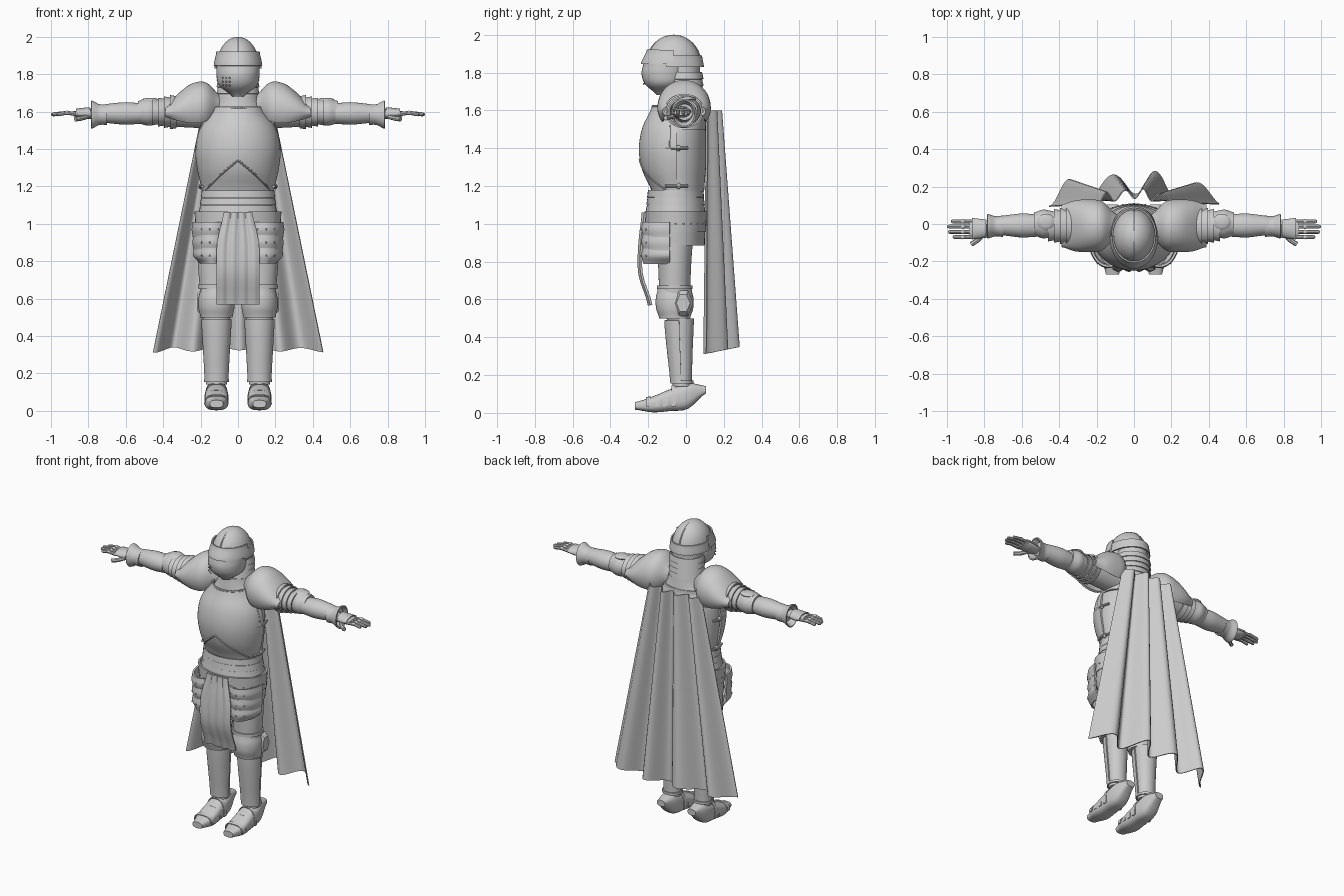
import bpy, bmesh
from math import pi, sin, cos, sqrt, copysign, radians

if "Cube" in bpy.data.objects:
    bpy.data.objects.remove(bpy.data.objects["Cube"])

steel = bpy.data.materials.new("plain grey")
steel.use_nodes = True
steel.diffuse_color = (.6, .6, .6, 1)
steel.node_tree.nodes["Principled BSDF"].inputs["Base Color"].default_value = steel.diffuse_color

# Arcs for open plates, measured around the part's own axis
FRONT = (pi, 2 * pi)
BACK = (-.25, pi + .25)
OVER = (-.6, pi + .6)


def finish(name, bm, thickness=0.0, angle=40):
    bmesh.ops.recalc_face_normals(bm, faces=bm.faces)
    mesh = bpy.data.meshes.new(name)
    bm.to_mesh(mesh)
    bm.free()
    mesh.materials.append(steel)
    part = bpy.data.objects.new(name, mesh)
    bpy.context.collection.objects.link(part)
    bpy.ops.object.select_all(action="DESELECT")
    part.select_set(True)
    bpy.context.view_layer.objects.active = part
    if thickness:
        shell = part.modifiers.new("thickness", "SOLIDIFY")
        shell.thickness = thickness
        shell.offset = 0
        bpy.ops.object.modifier_apply(modifier=shell.name)
    bpy.ops.object.shade_smooth_by_angle(angle=radians(angle))


def blend(values, f):
    """Smooth value at fraction f along evenly spaced values, or a constant."""
    if not isinstance(values, tuple):
        return values
    last = len(values) - 1
    i = min(int(f * last), last - 1)
    t = f * last - i
    a, b, c, d = (values[min(max(i + k, 0), last)] for k in (-1, 0, 1, 2))
    return b + t * (c - a + t * (2 * a - 5 * b + 4 * c - d + t * (3 * (b - c) + d - a))) / 2


def grid_faces(bm, rows, closed=False):
    for low, high in zip(rows, rows[1:]):
        for i in range(len(low) - (not closed)):
            j = (i + 1) % len(low)
            bm.faces.new((low[i], low[j], high[j], high[i]))


def loft(name, axis, span, centre, wide, deep, arc=None, side=1, steps=16, power=2, thickness=0.0):
    """Oval skin along an axis; wide and deep are radii evenly spaced over the span."""
    bm = bmesh.new()
    start, end = arc or (0, 2 * pi)
    count = 40
    rows = []
    for k in range(steps + 1):
        f = k / steps
        t = span[0] + (span[1] - span[0]) * f
        row = []
        for i in range(count + bool(arc)):
            a = start + (end - start) * i / count
            u = blend(centre[0], f) + blend(wide, f) * copysign(abs(cos(a)) ** (2 / power), cos(a))
            v = blend(centre[1], f) + blend(deep, f) * copysign(abs(sin(a)) ** (2 / power), sin(a))
            x, y, z = {"x": (t, u, v), "y": (u, t, v), "z": (u, v, t)}[axis]
            row.append(bm.verts.new((x * side, y, z)))
        rows.append(row)
    grid_faces(bm, rows, closed=not arc)
    if not arc and not thickness:
        bm.faces.new(rows[0])
        bm.faces.new(rows[-1])
    finish(name, bm, thickness)


def tube(name, points, radius, side=1):
    """Round cord through points."""
    curve = bpy.data.curves.new(name, "CURVE")
    curve.dimensions = "3D"
    curve.bevel_depth = radius
    curve.bevel_resolution = 2
    curve.use_fill_caps = True
    path = curve.splines.new("POLY")
    count = len(points) * 4
    path.points.add(count - 1)
    columns = list(zip(*points))
    for k, knot in enumerate(path.points):
        x, y, z = (blend(column, k / (count - 1)) for column in columns)
        knot.co = (x * side, y, z, 1)
    helper = bpy.data.objects.new(name, curve)
    bm = bmesh.new()
    bm.from_mesh(helper.to_mesh())
    helper.to_mesh_clear()
    bpy.data.objects.remove(helper)
    finish(name, bm)


def ball(name, centre, radii, side=1, segments=12, half=False):
    """Ellipsoid; half keeps only the upper dome."""
    bm = bmesh.new()
    bmesh.ops.create_uvsphere(bm, u_segments=segments, v_segments=segments // 2, radius=1)
    if half:
        bmesh.ops.bisect_plane(bm, geom=bm.verts[:] + bm.edges[:] + bm.faces[:], plane_co=(0, 0, 0),
                               plane_no=(0, 0, -1), clear_outer=True)
    for v in bm.verts:
        x, y, z = (c + r * p for c, r, p in zip(centre, radii, v.co))
        v.co = (x * side, y, z)
    finish(name, bm)


def stud(name, x, y, z, side=1, radius=.005):
    ball(name, (x, y, z), (radius, radius, radius), side, segments=8)


def sheet(name, rule, columns, rows, thickness):
    """Cloth whose points come from rule(across, down)."""
    bm = bmesh.new()
    grid = [[bm.verts.new(rule(i / columns, k / rows)) for i in range(columns + 1)] for k in range(rows + 1)]
    grid_faces(bm, grid)
    finish(name, bm, thickness, angle=60)


# Helmet
head = (0, -.065)
ball("helmet_skull", (*head, 1.84), (.115, .143, .16), segments=40, half=True)
loft("helmet_face", "z", (1.68, 1.85), (0, -.115), (.03, .1, .115, .115), (.04, .1, .12, .11))
loft("helmet_brow_guard", "z", (1.845, 1.92), head, (.126, .112), (.17, .138), FRONT, thickness=.008)
loft("helmet_neck_guard", "z", (1.83, 1.89), head, (.123, .117), (.156, .146), BACK, thickness=.008)
arch = [pi * k / 12 for k in range(1, 12)]
tube("helmet_comb", [(0, head[1] + .143 * cos(a), 1.84 + .154 * sin(a)) for a in arch], .006)
for row in range(3):
    for column in range(3):
        x = -.045 - .018 * column
        stud("face_vent_stud", x, -.115 - .118 * sqrt(1 - (x / .115) ** 2), 1.74 + .02 * row)

# Neck and collar
loft("neck", "z", (1.6, 1.84), (0, -.015), .095, .09)
for k in range(4):
    z = 1.66 + .035 * k
    loft("neck_lame", "z", (z, z + .037), (0, -.01), (.112, .104), (.1, .092), steps=1, thickness=.006)
loft("collar", "z", (1.5, 1.68), (0, -.015), (.21, .18, .13, .11), (.12, .12, .11, .1))

# Torso
chest = (0, -.05)
bottom, top = 1.17, 1.62
chest_wide = (.185, .21, .222, .2, .125)
chest_deep = (.125, .175, .193, .175, .125)
loft("padded_torso", "z", (1, 1.55), chest, .18, .13)
loft("breastplate", "z", (bottom, top), chest, chest_wide, chest_deep, FRONT, thickness=.012)
loft("backplate", "z", (bottom, 1.6), chest, (.185, .2, .205, .18), (.14, .15, .15, .145), BACK, thickness=.012)
tube("breastplate_top_rim", [(.125 * cos(pi + a), chest[1] + .125 * sin(pi + a), top) for a in arch], .008)


def on_chest(share, z):
    """Point on the breastplate at a share of its half width."""
    f = (z - bottom) / (top - bottom)
    return share * blend(chest_wide, f), chest[1] - .006 - blend(chest_deep, f) * sqrt(1 - share * share), z


for side in (1, -1):
    slope = [k / 8 for k in range(9)]
    tube("belly_plate_edge", [on_chest(.93 * f, 1.34 - .16 * f) for f in slope], .006, side)
    tube("breastplate_arm_rim", [on_chest(.99, 1.4 + .22 * f) for f in slope], .007, side)
    for z, x in ((1.4, .22), (1.2, .2)):
        tube("side_strap", [(x - .01, -.11, z), (x + .005, -.05, z), (x - .01, .01, z)], .008, side)
        ball("strap_buckle", (x, -.04, z), (.01, .014, .016), side)

# Waist and skirt
hips = (0, -.055)
for k in range(3):
    z = 1.06 + .04 * k
    loft("waist_band", "z", (z, z + .038), hips, (.206 - .006 * k, .198 - .004 * k),
         (.155 - .004 * k, .148 - .003 * k), steps=1, thickness=.008)
loft("skirt_lower", "z", (.885, .97), hips, (.213, .22), (.15, .153), steps=1, thickness=.008)
loft("skirt_upper", "z", (.96, 1.065), hips, (.222, .227), (.156, .16), steps=1, thickness=.01)
for k in range(24):
    a = pi * k / 12
    stud("skirt_rivet", .23 * cos(a), hips[1] + .164 * sin(a), 1)


def front_cloth(across, down):
    width = blend((.075, .11, .113, .114), down)
    ripple = .006 * cos(across * 8 * pi)
    return width * (2 * across - 1), blend((-.222, -.24, -.24, -.19), down) + ripple, 1.06 - .49 * down


sheet("front_cloth", front_cloth, 24, 12, .012)

for side in (1, -1):
    # Hip plates
    for k in range(3):
        z, width = .93 - .07 * k, .1 - .004 * k
        low = width - .03 if k == 2 else width
        loft("tasset_lame", "z", (z, z + .08), (.137, -.07), (low, width + .005, width), (.15, .16, .155),
             (pi + .5, 2 * pi - .1), side, thickness=.012)
        for j in range(4):
            a = pi + .8 + .45 * j
            stud("tasset_rivet", .137 + .105 * cos(a), -.07 + .168 * sin(a), z + .04, side)

    # Legs
    leg = .115
    loft("thigh", "z", (.62, .97), (leg, -.06), (.088, .1, .104), (.082, .088, .1), side=side)
    loft("thigh_rim", "z", (.655, .675), (leg, -.06), .094, .09, side=side, steps=1, thickness=.008)
    loft("knee_guard", "z", (.5, .655), (leg, -.06), (.086, .096, .096, .084), (.082, .098, .1, .09), side=side)
    bm = bmesh.new()
    bmesh.ops.create_cone(bm, cap_ends=True, segments=6, radius1=.06, radius2=.04, depth=.025)
    for v in bm.verts:
        x, y, z = v.co
        v.co = ((.208 + z) * side, y * .9 - .015, .58 + x * 1.3)
    finish("knee_side_fan", bm)
    loft("shin", "z", (.14, .5), (leg, (-.02, -.03)), (.056, .063, .073), (.05, .06, .072), side=side)
    loft("greave", "z", (.16, .49), (leg, (-.025, -.036)), (.06, .068, .077), (.055, .066, .075),
         FRONT, side, thickness=.008)
    loft("ankle_rim", "z", (.155, .17), (leg, -.022), .062, .057, side=side, steps=1, thickness=.008)

    # Armoured shoe
    loft("shoe", "y", (-.27, .105), (leg, (.037, .045, .068, .09, .122)), (.035, .062, .061, .056, .03),
         (.02, .042, .058, .068, .02), side=side, power=2.8)
    for k in range(4):
        y, rise = -.2 + .045 * k, .045 + .007 * k * k
        loft("shoe_lame", "y", (y - .012, y + .012), (leg, .035), .063, (rise, rise + .006), (0, pi),
             side, steps=1, power=2.8, thickness=.005)

    # Shoulder and arm
    loft("upper_arm", "x", (.15, .48), (-.01, 1.596), (.08, .078, .06), (.085, .078, .06), side=side)
    loft("shoulder_guard", "x", (.1, .385), (-.01, (1.63, 1.615, 1.595)), (.06, .125, .135, .13, .108),
         (.055, .126, .13, .09, .035), OVER, side, thickness=.012)
    for k in range(4):
        x, r = .33 + .032 * k, .1 - .007 * k
        loft("arm_lame", "x", (x, x + .034), (-.01, 1.597), (r - .006, r), (r - .018, r - .013),
             side=side, steps=1, thickness=.008)
    loft("elbow_guard", "x", (.43, .535), (0, 1.597), (.066, .077, .062), (.066, .072, .06), side=side)
    ball("elbow_fan", (.47, .01, 1.66), (.05, .045, .014), side)
    loft("forearm", "x", (.52, .76), (-.008, 1.59), (.06, .064, .055, .044), (.055, .06, .053, .043), side=side)
    loft("gauntlet_cuff", "x", (.7, .785), (-.012, 1.584), (.053, .05, .062), (.051, .052, .072),
         side=side, thickness=.008)

    # Hand
    level = 1.588
    loft("palm", "x", (.75, .88), (-.025, level), (.03, .044, .05, .046), (.024, .027, .024, .014), side=side)
    loft("hand_plate", "x", (.79, .865), (-.025, level), (.046, .054), (.032, .026), (0, pi), side, thickness=.006)
    for k, tip in enumerate((.96, .985, .99, .97)):
        y = -.07 + .028 * k
        tube("finger", [(.86, y, level), (.92, y, level + .004), (tip, y, level - .003)], .0105, side)
        stud("fingertip", tip, y, level - .003, side, .01)
        ball("knuckle", (.915, y, level + .008), (.014, .012, .009), side)
    tube("thumb", [(.8, -.045, 1.575), (.835, -.085, 1.565), (.87, -.108, 1.56)], .013, side)


# Cape with folds that open toward the hem
def cape(across, down):
    x = .91 * (across - .5)
    fold = .06 * cos(2 * pi * x / .23) - .03 * cos(pi * x / .46) + .01 * sin(40 * x)
    spread = .42 + .58 * down
    return x * spread, .12 + (.07 - fold) * spread, 1.6 - 1.27 * down - .2 * fold * down


sheet("cape", cape, 80, 24, .006)
